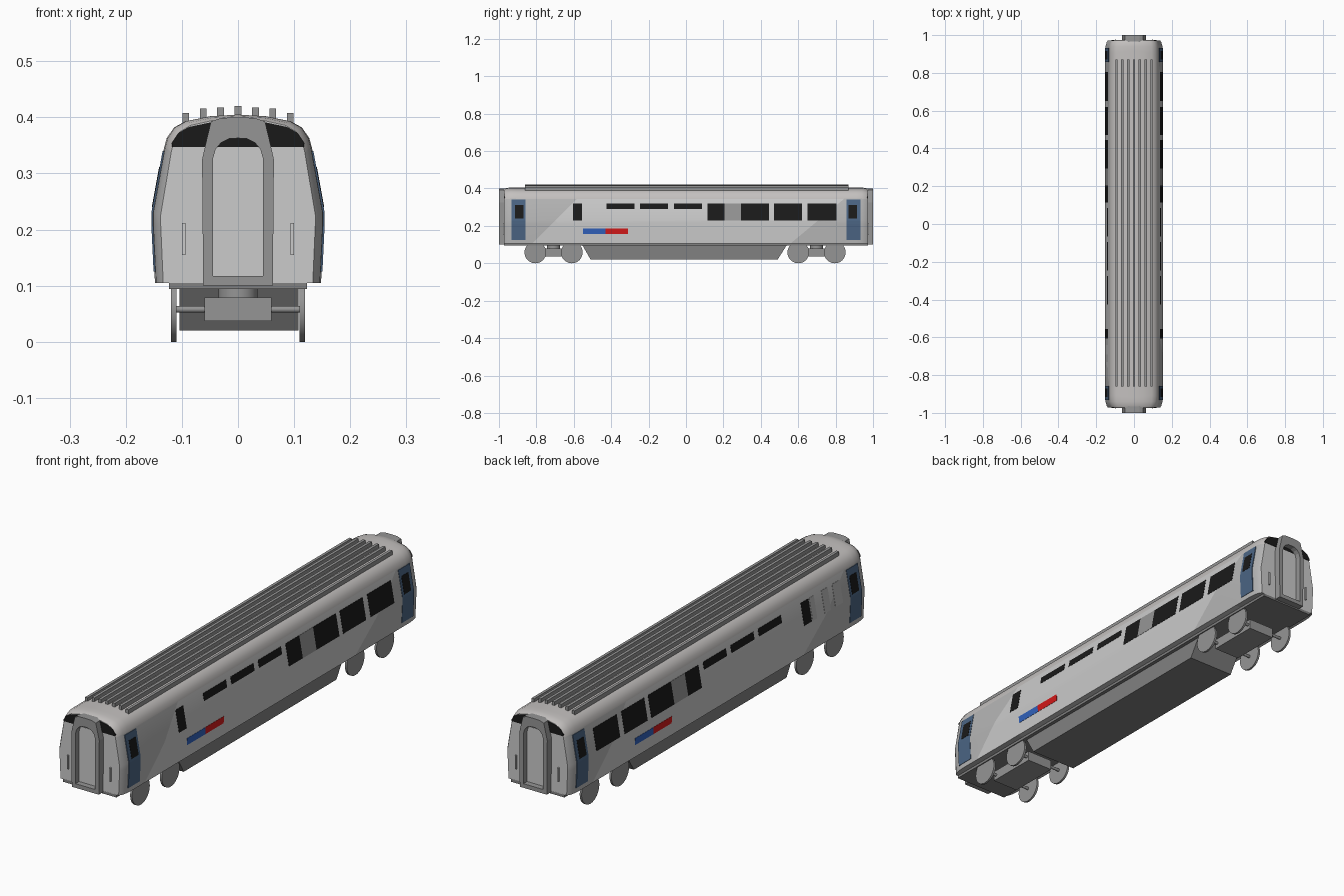
import bpy, bmesh, math
from mathutils import Vector

if "Cube" in bpy.data.objects:
    bpy.data.objects.remove(bpy.data.objects["Cube"])


def mat(name, r, g, b):
    m = bpy.data.materials.new(name)
    m.diffuse_color = (r, g, b, 1)
    m.use_nodes = True
    m.node_tree.nodes["Principled BSDF"].inputs["Base Color"].default_value = m.diffuse_color
    return m


PALE = mat("pale_grey", 0.7, 0.7, 0.7)
MID = mat("mid_grey", 0.47, 0.47, 0.47)
ROOF = mat("roof_grey", 0.55, 0.53, 0.52)
DARK = mat("dark_grey", 0.22, 0.22, 0.22)
FRAME = mat("frame_grey", 0.3, 0.3, 0.3)
BLACK = mat("glass_black", 0.01, 0.01, 0.01)
DOOR = mat("door_blue", 0.07, 0.13, 0.23)
BLUE = mat("stripe_blue", 0.03, 0.12, 0.5)
RED = mat("stripe_red", 0.65, 0.01, 0.01)


def finish(name, bm, *mats, smooth=False):
    bmesh.ops.recalc_face_normals(bm, faces=bm.faces)
    me = bpy.data.meshes.new(name)
    bm.to_mesh(me)
    bm.free()
    for m in mats:
        me.materials.append(m)
    ob = bpy.data.objects.new(name, me)
    bpy.context.collection.objects.link(ob)
    if smooth:
        bpy.ops.object.select_all(action='DESELECT')
        bpy.context.view_layer.objects.active = ob
        ob.select_set(True)
        bpy.ops.object.shade_smooth_by_angle(angle=math.radians(30))
    return ob


def prism(name, pts, a, b, m, axis='y'):
    """Extrude an outline from a to b: (x, z) along y, or (y, z) along x."""
    bm = bmesh.new()
    put = (lambda p: (p[0], a, p[1])) if axis == 'y' else (lambda p: (a, p[0], p[1]))
    f = bm.faces.new([bm.verts.new(put(p)) for p in pts])
    ext = bmesh.ops.extrude_face_region(bm, geom=[f])['geom']
    d = (0, b - a, 0) if axis == 'y' else (b - a, 0, 0)
    bmesh.ops.translate(bm, verts=[v for v in ext if isinstance(v, bmesh.types.BMVert)], vec=d)
    return finish(name, bm, m)


def box(name, x0, x1, y0, y1, z0, z1, m):
    return prism(name, [(x0, z0), (x1, z0), (x1, z1), (x0, z1)], y0, y1, m)


def cyl(name, r, depth, loc, m, along_x=True):
    bpy.ops.mesh.primitive_cylinder_add(vertices=32, radius=r, depth=depth, location=loc,
                                        rotation=(0, math.pi / 2 if along_x else 0, 0))
    ob = bpy.context.object
    ob.name = name
    ob.data.materials.append(m)
    bpy.ops.object.shade_smooth_by_angle(angle=math.radians(30))


# Body shell: half section lofted along the length, tapered at the ends
HALF = [(0.148, 0.105), (0.153, 0.21), (0.153, 0.23), (0.132, 0.345), (0.127, 0.363),
        (0.114, 0.382), (0.094, 0.393), (0.05, 0.402), (0, 0.405)]
SECTION = HALF + [(-x, z) for x, z in HALF[-2::-1]]


def scaled(sec, s, t):
    return [(x * s, 0.105 + (z - 0.105) * t) for x, z in sec]


bm = bmesh.new()
rings = []
for y, s, t in [(-0.972, .90, .975), (-0.962, .945, .99), (-0.94, .985, 1), (-0.91, 1, 1),
                (0.91, 1, 1), (0.94, .985, 1), (0.962, .945, .99), (0.972, .90, .975)]:
    rings.append([bm.verts.new((x, y, z)) for x, z in scaled(SECTION, s, t)])
n = len(SECTION)
for r0, r1 in zip(rings, rings[1:]):
    for i in range(n):
        j = (i + 1) % n
        bm.faces.new((r0[i], r0[j], r1[j], r1[i]))
bm.faces.new(rings[0])
bm.faces.new(rings[-1])

# Diagonal livery edges, turned half a circle from one side to the other
LINES = [(-0.82, 1.0), (0.56, 1.2)]
for y0, k in LINES:
    for s in (1, -1):
        bmesh.ops.bisect_plane(bm, geom=bm.verts[:] + bm.edges[:] + bm.faces[:], dist=1e-5,
                               plane_co=Vector((0, s * y0, 0.107)),
                               plane_no=Vector((0, 1, -k * s)))
for f in bm.faces:
    c = f.calc_center_median()
    y = c.y if c.x > 0 else -c.y
    (a, k), (b, k2) = LINES
    h = c.z - 0.107
    if c.z > 0.347:
        f.material_index = 2
    elif abs(c.y) < 0.971 and (y < a + k * h or y > b + k2 * h):
        f.material_index = 1
finish("body_shell", bm, PALE, MID, ROOF, smooth=True)


def side_x(z):
    for (xa, za), (xb, zb) in zip(HALF, HALF[1:]):
        if za <= z <= zb:
            return xa + (xb - xa) * (z - za) / (zb - za)


def side_panel(name, side, y0, y1, z0, z1, m, out=0.001):
    """Thin slab that follows the slope of the body side."""
    zs = [z0] + [z for _, z in HALF if z0 < z < z1] + [z1]
    pts = [(side_x(z) + out, z) for z in zs] + [(side_x(z) - 0.004, z) for z in reversed(zs)]
    prism(name, [(side * x, z) for x, z in pts], y0, y1, m)


# Windows, doors and stripes on both sides
SMALL = [(-0.425, -0.275), (-0.245, -0.095), (-0.065, 0.085)]
LARGE = [(-0.605, -0.555), (0.115, 0.205), (0.295, 0.445), (0.47, 0.62), (0.65, 0.805)]
for s in (1, -1):
    for a, b in SMALL:
        side_panel("high_window", s, a, b, 0.29, 0.32, BLACK)
    for a, b in LARGE:
        side_panel("window", s, a, b, 0.23, 0.32, BLACK)
    side_panel("blank_panel", s, 0.205, 0.295, 0.23, 0.32, FRAME)
    for e in (1, -1):
        ya, yb = sorted((e * 0.858, e * 0.933))
        side_panel("door", s, ya, yb, 0.125, 0.34, DOOR, 0.0015)
        ya, yb = sorted((e * 0.87, e * 0.915))
        side_panel("door_window", s, ya, yb, 0.24, 0.312, BLACK, 0.0025)
    for nm, m, a, b in (("blue_stripe", BLUE, -0.55, -0.43), ("red_stripe", RED, -0.43, -0.31)):
        ya, yb = sorted((s * a, s * b))
        side_panel(nm, s, ya, yb, 0.157, 0.186, m)
for a, b in [(-0.64, -0.61), (-0.73, -0.69), (-0.81, -0.76)]:
    side_panel("vent_panel", -1, a, b, 0.23, 0.32, MID)

# Roof ribs
for i, top in enumerate((0.42, 0.418, 0.416, 0.408)):
    for s in ((1, -1) if i else (1,)):
        x = s * i * 0.031
        box("roof_rib", x - 0.006, x + 0.006, -0.86, 0.87, top - 0.025, top, FRAME)

# Ends: gangway frame, door, upper glass and handrails
OUTER = [(0.062, 0.1), (0.064, 0.325), (0.056, 0.36), (0.048, 0.393), (0.03, 0.399), (0, 0.4)]
INNER = [(0.045, 0.117), (0.045, 0.325), (0.04, 0.343), (0.03, 0.355), (0.016, 0.362), (0, 0.363)]


def full(half):
    return half + [(-x, z) for x, z in half[-2::-1]]


glass = [(0.1175, 0.347)] + scaled(HALF[4:], 0.93, 0.965)
for e in (1, -1):
    bm = bmesh.new()
    loops = [[bm.verts.new((x, e * y, z)) for x, z in full(h)]
             for h, y in ((OUTER, 0.96), (OUTER, 1.0), (INNER, 1.0), (INNER, 0.96))]
    k = len(loops[0])
    for la, lb in zip(loops, loops[1:] + loops[:1]):
        for i in range(k):
            j = (i + 1) % k
            bm.faces.new((la[i], la[j], lb[j], lb[i]))
    finish("gangway_frame", bm, FRAME)
    prism("gangway_door", full([(0.046, 0.11), (0.046, 0.347), (0, 0.347)]), e * 0.968, e * 0.976, PALE)
    prism("end_glass", full(glass), e * 0.968, e * 0.974, BLACK)
    for x in (-0.097, 0.097):
        box("handrail", x - 0.003, x + 0.003, e * 0.968, e * 0.978, 0.155, 0.212, PALE)

# Underframe and equipment skirt
box("floor_plate", -0.123, 0.123, -0.972, 0.972, 0.094, 0.107, DARK)
prism("equipment_skirt", [(-0.56, 0.107), (-0.51, 0.02), (0.49, 0.02), (0.545, 0.107)],
      -0.104, 0.108, DARK, 'x')

# Bogies
for yc in (-0.708, 0.698):
    box("bogie_block", -0.06, 0.06, yc - 0.11, yc + 0.11, 0.037, 0.079, FRAME)
    cyl("bogie_pivot", 0.035, 0.025, (0, yc, 0.0875), FRAME, False)
    for dy in (-0.0975, 0.0975):
        cyl("axle", 0.006, 0.225, (0, yc + dy, 0.058), FRAME)
        for s in (1, -1):
            cyl("wheel", 0.058, 0.009, (s * 0.1145, yc + dy, 0.058), FRAME)
